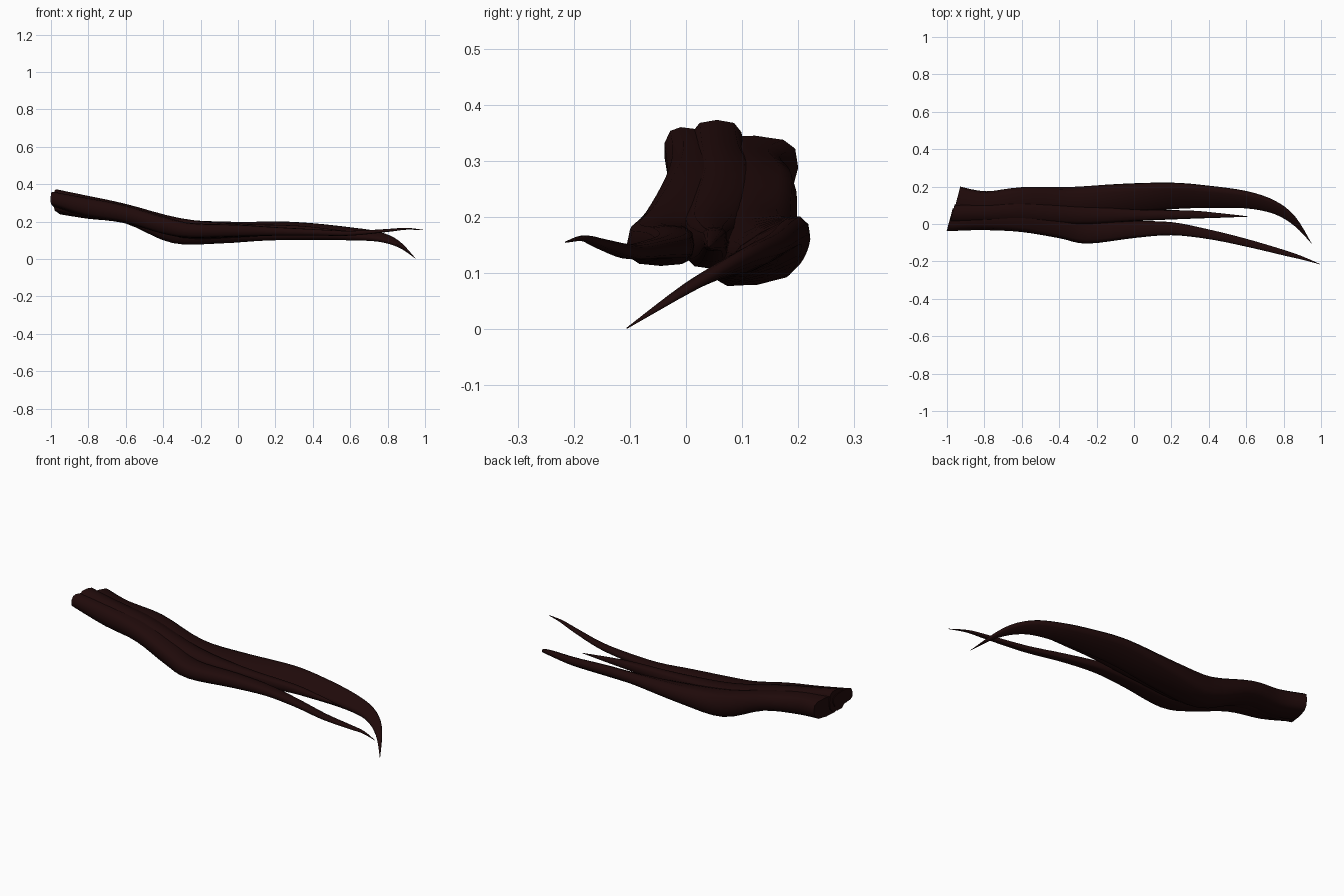
import bpy, bmesh, math
from mathutils import Vector

cube = bpy.data.objects.get("Cube")
if cube:
    bpy.data.objects.remove(cube, do_unlink=True)

SIDES = 12          # points around each strand
STEPS = 4           # rings between neighbouring key sections


def make_material(name, color):
    mat = bpy.data.materials.new(name)
    mat.use_nodes = True
    mat.diffuse_color = color
    mat.node_tree.nodes["Principled BSDF"].inputs["Base Color"].default_value = color
    return mat


def smooth_keys(keys):
    """Pass a smooth curve through the key sections."""
    result = []
    last = len(keys) - 1
    for i in range(last):
        before, start, end, after = (Vector(keys[min(max(j, 0), last)])
                                     for j in range(i - 1, i + 3))
        for step in range(STEPS):
            t = step / STEPS
            result.append(start + (end - before) * t / 2
                          + (before * 2 - start * 5 + end * 4 - after) * t * t / 2
                          + (start * 3 - before - end * 3 + after) * t ** 3 / 2)
    result.append(Vector(keys[last]))
    return result


def rounded(value):
    """Push a sine or cosine outward for a boxier section."""
    return math.copysign(abs(value) ** 0.65, value)


def section(bm, key):
    """One ring; the root end is cut at a slant."""
    x, y, z, half_width, half_height, roll = key
    angle = math.radians(roll)
    ring = []
    for k in range(SIDES):
        turn = math.tau * k / SIDES
        u = rounded(math.cos(turn)) * max(half_width, 0.001)
        v = rounded(math.sin(turn)) * max(half_height, 0.001)
        py = y + u * math.cos(angle) - v * math.sin(angle)
        pz = z + u * math.sin(angle) + v * math.cos(angle)
        slant = max(0, -x - 0.7) * (py - 0.08)
        ring.append(bm.verts.new((x + slant, py, pz)))
    return ring


def make_strand(name, keys, mat):
    bm = bmesh.new()
    rings = [section(bm, key) for key in smooth_keys(keys)]
    for ring, following in zip(rings, rings[1:]):
        for k in range(SIDES):
            n = (k + 1) % SIDES
            bm.faces.new((ring[k], ring[n], following[n], following[k]))
    bm.faces.new(rings[0])
    bm.faces.new(rings[-1])
    bmesh.ops.recalc_face_normals(bm, faces=bm.faces)
    mesh = bpy.data.meshes.new(name)
    bm.to_mesh(mesh)
    bm.free()
    mesh.materials.append(mat)
    obj = bpy.data.objects.new(name, mesh)
    bpy.context.collection.objects.link(obj)
    bpy.ops.object.select_all(action="DESELECT")
    obj.select_set(True)
    bpy.context.view_layer.objects.active = obj
    bpy.ops.object.shade_smooth_by_angle(angle=math.radians(50))
    return obj


hair = make_material("dark_brown_hair", (0.014, 0.003, 0.003, 1))

# Key sections: x, y, z, half width, half height, roll in degrees
# Broad back strand, curling forward and down at its tip
make_strand("back_strand", [
    (-.96, .12, .292, .08, .053, -3),
    (-.8, .1, .27, .075, .055, 2),
    (-.6, .12, .24, .077, .05, 4),
    (-.35, .115, .153, .083, .068, 6),
    (-.1, .13, .142, .085, .05, 16),
    (.2, .15, .151, .077, .031, 28),
    (.4, .145, .147, .065, .027, 30),
    (.6, .13, .135, .05, .022, 30),
    (.75, .09, .12, .04, .016, 30),
    (.86, .015, .08, .03, .01, 28),
    (.95, -.105, .002, .001, .001, 25)], hair)

# Slim front strand, sweeping outward with a raised tip
make_strand("front_strand", [
    (-.97, .022, .318, .062, .038, -12),
    (-.8, .035, .275, .068, .052, -5),
    (-.6, .03, .24, .073, .048, 0),
    (-.4, -.01, .182, .066, .047, 4),
    (-.25, -.045, .153, .06, .04, 0),
    (0, -.03, .152, .045, .032, 0),
    (.2, -.025, .148, .035, .023, 0),
    (.4, -.055, .143, .026, .017, 0),
    (.6, -.1, .138, .021, .013, 0),
    (.8, -.153, .153, .015, .008, 0),
    (.9, -.182, .162, .009, .005, 0),
    (.995, -.215, .155, .001, .001, 0)], hair)

# Short middle strand, filling the gap
make_strand("middle_strand", [
    (-.965, .055, .313, .048, .06, 0),
    (-.8, .06, .278, .05, .06, 0),
    (-.6, .07, .243, .055, .052, 0),
    (-.3, .05, .165, .055, .052, 0),
    (0, .047, .153, .032, .037, 0),
    (.3, .05, .158, .022, .022, 0),
    (.45, .046, .153, .013, .013, 0),
    (.61, .04, .145, .001, .001, 0)], hair)
